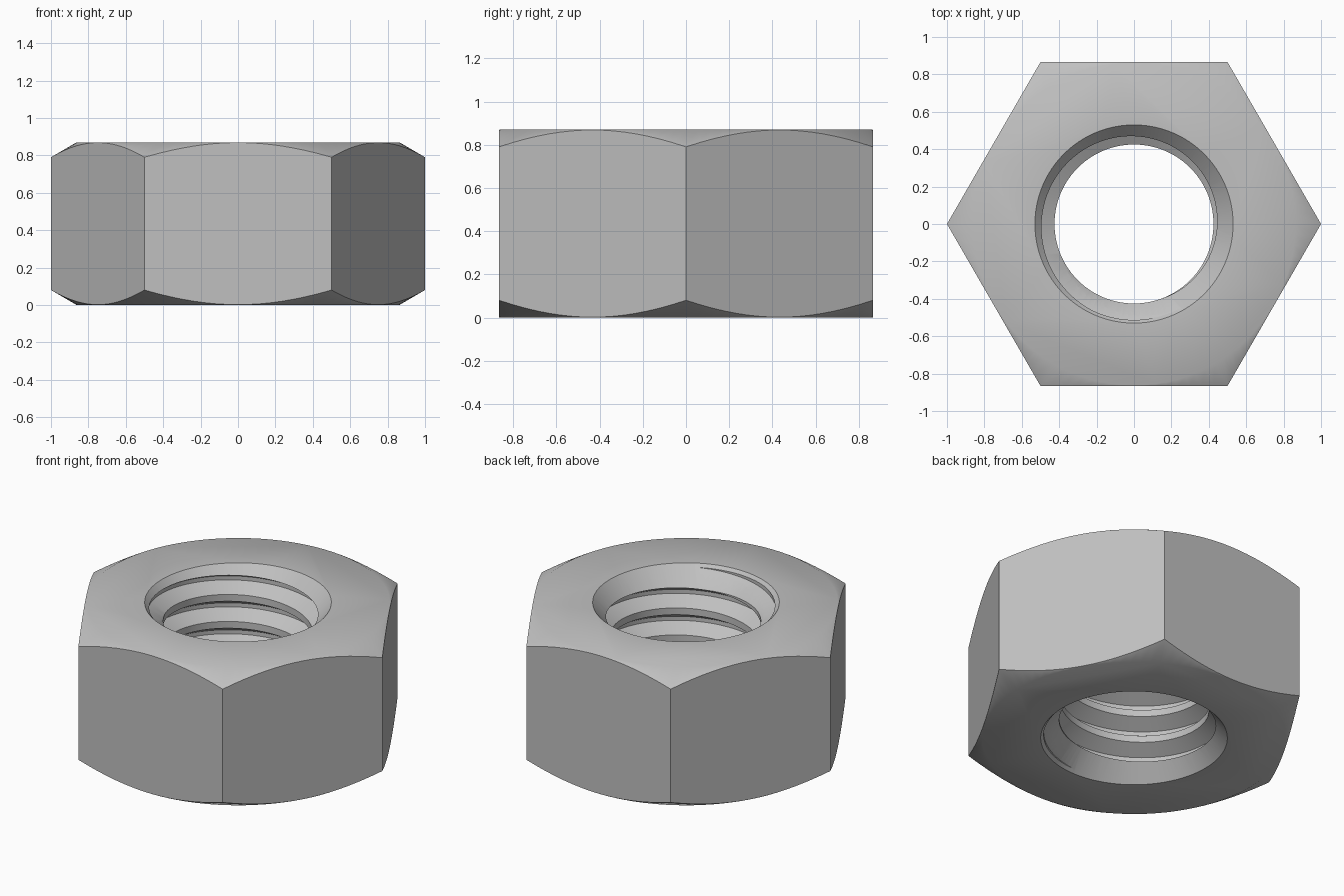
import bpy, bmesh
from math import pi, cos, sin, tan, radians

HEIGHT, APOTHEM = 0.87, cos(pi / 6)
CHAMFER_R, CHAMFER_DROP = 0.863, 0.08
MINOR_R, SINK_R, SINK_SLOPE = 0.425, 0.53, 1.1
PITCH, DEPTH, CREST_Z = 0.169, 0.088, 0.787
SEGMENTS = 96

old = bpy.data.objects.get("Cube")
if old:
    bpy.data.objects.remove(old)

steel = bpy.data.materials.new("grey steel")
steel.use_nodes = True
colour = (0.53, 0.53, 0.53, 1)
steel.diffuse_color = colour
steel.node_tree.nodes["Principled BSDF"].inputs["Base Color"].default_value = colour


def make_object(name, bm):
    bmesh.ops.recalc_face_normals(bm, faces=bm.faces)
    mesh = bpy.data.meshes.new(name)
    bm.to_mesh(mesh)
    bm.free()
    mesh.materials.append(steel)
    obj = bpy.data.objects.new(name, mesh)
    bpy.context.collection.objects.link(obj)
    return obj


def stack_rings(bm, radius_height_pairs):
    """Closed solid through rings; each entry gives (radius, z) for an angle."""
    rings = []
    for at in radius_height_pairs:
        ring = []
        for i in range(SEGMENTS):
            a = 2 * pi * i / SEGMENTS
            r, z = at(a)
            ring.append(bm.verts.new((r * cos(a), r * sin(a), z)))
        rings.append(ring)
    for low, high in zip(rings, rings[1:]):
        for i in range(SEGMENTS):
            j = (i + 1) % SEGMENTS
            bm.faces.new((low[i], low[j], high[j], high[i]))
    bm.faces.new(rings[0][::-1])
    bm.faces.new(rings[-1])


# Hexagonal body with a conical chamfer above and below
def hex_edge(a):
    r = APOTHEM / cos(a % (pi / 3) - pi / 6)
    return r, (r - CHAMFER_R) / (1 - CHAMFER_R) * CHAMFER_DROP


def hex_edge_top(a):
    r, drop = hex_edge(a)
    return r, HEIGHT - drop


bm = bmesh.new()
stack_rings(bm, [lambda a: (CHAMFER_R, 0), hex_edge,
                 hex_edge_top, lambda a: (CHAMFER_R, HEIGHT)])
nut = make_object("hex_nut", bm)

# Threaded bore cutter: one helical sheet of 60 degree thread, closed by end fans
flank = DEPTH * tan(radians(30))
crest = PITCH / 4
profile = [(MINOR_R, 0), (MINOR_R, crest), (MINOR_R + DEPTH, crest + flank),
           (MINOR_R + DEPTH, PITCH - flank)]
rows = [(r, z + CREST_Z + turn * PITCH)
        for turn in range(-8, 3) for r, z in profile]
bm = bmesh.new()
columns = []
for i in range(SEGMENTS):
    a = 2 * pi * i / SEGMENTS
    columns.append([bm.verts.new((r * cos(a), r * sin(a), z + PITCH * i / SEGMENTS))
                    for r, z in rows])
step = len(profile)
top_row = [bm.verts.new((r, 0, z + PITCH)) for r, z in rows[-step:]]
columns.append(columns[0][step:] + top_row)
for left, right in zip(columns, columns[1:]):
    for k in range(len(rows) - 1):
        bm.faces.new((left[k], right[k], right[k + 1], left[k + 1]))
bm.edges.ensure_lookup_table()
bottom_z, top_z = rows[0][1], rows[-1][1] + PITCH
hubs = {z: bm.verts.new((0, 0, z)) for z in (bottom_z, top_z)}
for edge in [e for e in bm.edges if e.is_boundary]:
    v, w = edge.verts
    hub = hubs[bottom_z if v.co.z < HEIGHT / 2 else top_z]
    bm.faces.new((v, w, hub))
thread_cutter = make_object("thread_cutter", bm)

# Countersink cutters at both mouths
bm = bmesh.new()
over, tip = 0.1, 0.15
wide, narrow = SINK_R + over / SINK_SLOPE, SINK_R - tip / SINK_SLOPE
stack_rings(bm, [lambda a: (wide, -over), lambda a: (narrow, tip)])
stack_rings(bm, [lambda a: (narrow, HEIGHT - tip), lambda a: (wide, HEIGHT + over)])
sink_cutter = make_object("countersink_cutter", bm)

# Cut the bore, then remove the cutters
bpy.context.view_layer.objects.active = nut
for cutter in (thread_cutter, sink_cutter):
    cutter.hide_render = True
    mod = nut.modifiers.new("bore", 'BOOLEAN')
    mod.operation, mod.solver, mod.object = 'DIFFERENCE', 'EXACT', cutter
    bpy.ops.object.modifier_apply(modifier=mod.name)
    bpy.data.objects.remove(cutter)

bpy.ops.object.select_all(action='DESELECT')
nut.select_set(True)
bpy.ops.object.shade_smooth_by_angle(angle=radians(35))
